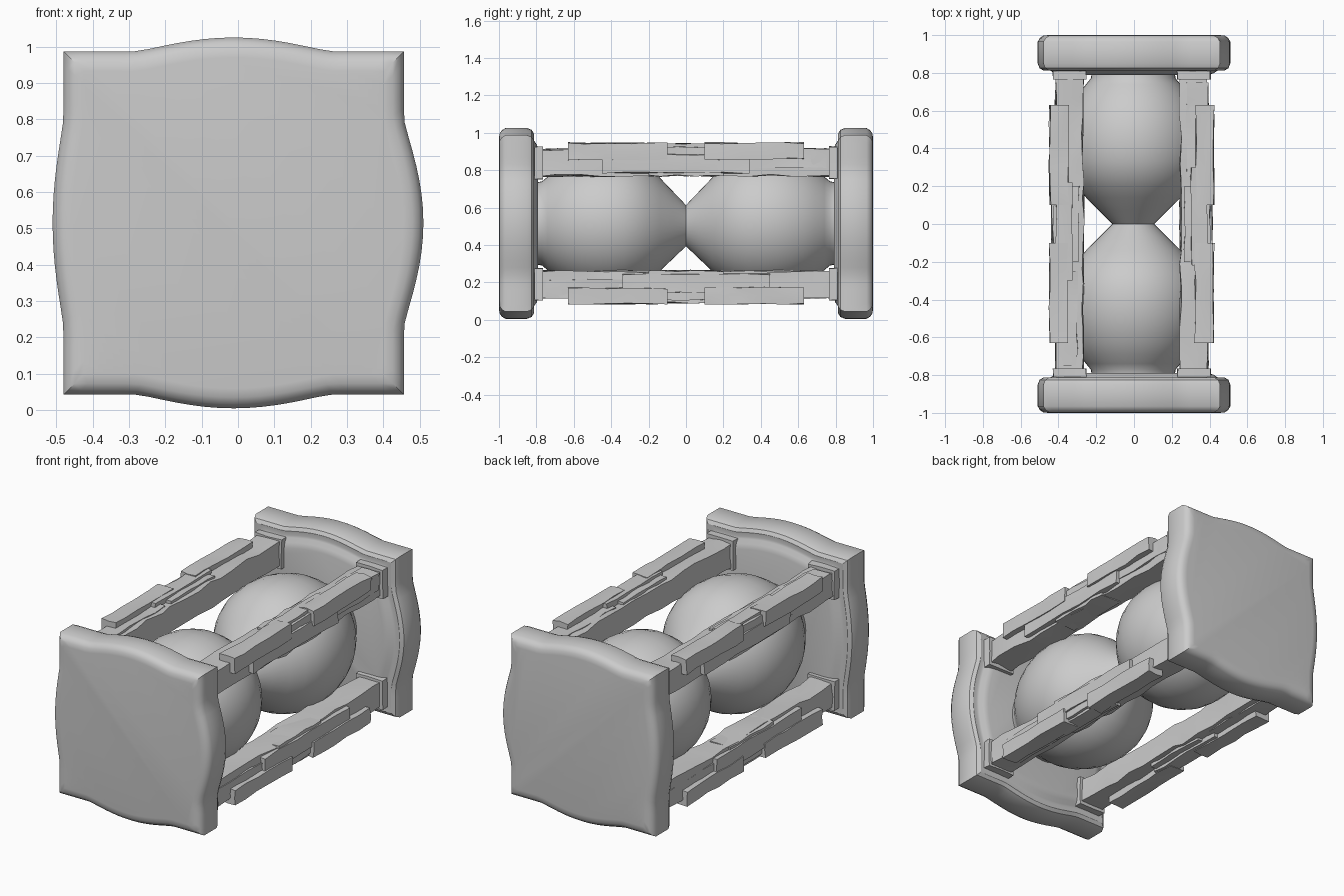
import bpy, bmesh, math, random

if "Cube" in bpy.data.objects:
    bpy.data.objects.remove(bpy.data.objects["Cube"])

random.seed(4)
CX, CZ = -0.012, 0.515      # axis of the frame


def loft(name, rings, angle=35):
    """Skin a list of equal-length closed rings and cap both ends."""
    bm = bmesh.new()
    vs = [[bm.verts.new(p) for p in r] for r in rings]
    n = len(vs[0])
    for a, b in zip(vs, vs[1:]):
        for i in range(n):
            j = (i + 1) % n
            bm.faces.new((a[i], a[j], b[j], b[i]))
    bm.faces.new(vs[0])
    bm.faces.new(vs[-1])
    bmesh.ops.recalc_face_normals(bm, faces=bm.faces)
    me = bpy.data.meshes.new(name)
    bm.to_mesh(me)
    bm.free()
    ob = bpy.data.objects.new(name, me)
    bpy.context.collection.objects.link(ob)
    bpy.ops.object.select_all(action='DESELECT')
    bpy.context.view_layer.objects.active = ob
    ob.select_set(True)
    bpy.ops.object.shade_smooth_by_angle(angle=math.radians(angle))
    return ob


def bulge(t, w, h):
    """Soft swelling in the middle of a plate side."""
    s = min(abs(t) / w, 1)
    return h * (1 - s * s) ** 1.3


def plate_ring(inset, y, k=1.0):
    """Square outline with a bowed bulge on each side."""
    hx, hz = 0.468 - inset, 0.472 - inset
    n, pts = 24, []
    us = [-1 + 2 * i / n for i in range(n)]
    for u in us:
        pts.append((CX + u * hx, y, CZ - hz - bulge(u * hx, 0.27, 0.038 * k)))
    for u in us:
        pts.append((CX + hx + bulge(u * hz, 0.29, 0.054 * k), y, CZ + u * hz))
    for u in us:
        pts.append((CX - u * hx, y, CZ + hz + bulge(u * hx, 0.27, 0.038 * k)))
    for u in us:
        pts.append((CX - hx - bulge(u * hz, 0.29, 0.03 * k), y, CZ - u * hz))
    return pts


# End plates: rounded rim, then a coved raised panel on the inner face
PLATE = [(0.055, 1.0), (0.03, 0.997), (0.012, 0.985), (0.0, 0.965), (0.0, 0.85),
         (0.01, 0.825), (0.03, 0.813), (0.055, 0.815), (0.068, 0.812),
         (0.09, 0.797), (0.12, 0.79)]
for s, nm in ((-1, "front"), (1, "back")):
    loft(nm + "_end_plate", [plate_ring(i, s * y) for i, y in PLATE])

# Glass bulbs: two round bulbs meeting at a narrow waist
PROFILE = [(0.0, 0.11), (0.07, 0.18), (0.14, 0.25), (0.2, 0.302), (0.26, 0.338),
           (0.33, 0.363), (0.41, 0.372), (0.49, 0.368), (0.56, 0.352),
           (0.63, 0.325), (0.69, 0.29), (0.74, 0.25), (0.77, 0.225), (0.795, 0.22)]


def circle(r, y, n=40):
    return [(CX + 0.008 + r * math.cos(2 * math.pi * i / n), y,
             0.503 + 0.012 * min(abs(y) * 4, 1) + r * math.sin(2 * math.pi * i / n))
            for i in range(n)]


for s, nm in ((-1, "front"), (1, "back")):
    loft(nm + "_glass_bulb", [circle(r, s * y) for y, r in PROFILE])


def beam(name, sx, sz, x0, x1, z0, z1, y0, y1, steps, jit, flare=0.0):
    """Rough-hewn bar along y; x and z are distances from the frame axis."""
    rings = []
    for k in range(steps + 1):
        y = y0 + (y1 - y0) * k / steps
        if 0 < k < steps:
            y += random.uniform(-0.25, 0.25) * (y1 - y0) / steps
        j = lambda: random.uniform(-jit, jit)
        f = flare if k in (0, steps) else 0
        mz, mx = (z0 + z1) / 2, (x0 + x1) / 2
        a, b, c, d = x0 - f, x1 + f, z0 - f, z1 + f
        sec = [(a + j(), c + j()), (mx + j(), c + j()), (b + j(), c + j()),
               (b + j(), mz + j()), (b + j(), d + j()), (mx + j(), d + j()),
               (a + j(), d + j()), (a + j(), mz + j())]
        rings.append([(CX + sx * x, y, CZ + sz * z) for x, z in sec])
    return loft(name, rings, 20)


# Splintered slabs on each post: x0, x1, z0, z1, y0, y1
SLABS = [(0.34, 0.435, 0.345, 0.430, 0.10, 0.63),
         (0.335, 0.432, 0.340, 0.430, -0.63, -0.10),
         (0.28, 0.415, 0.255, 0.410, -0.20, 0.20),
         (0.315, 0.40, 0.340, 0.425, -0.22, 0.30),
         (0.355, 0.425, 0.270, 0.370, -0.45, 0.34),
         (0.29, 0.405, 0.30, 0.400, 0.25, 0.75)]

# Four corner posts with flared feet and slabs
for sx, h in ((-1, "left"), (1, "right")):
    for sz, v in ((-1, "lower"), (1, "upper")):
        nm = f"{v}_{h}_post"
        beam(nm, sx, sz, 0.258, 0.400, 0.255, 0.395, -0.80, 0.80, 14, 0.008)
        for s, e in ((-1, "front"), (1, "back")):
            beam(f"{nm}_{e}_foot", sx, sz, 0.250, 0.408, 0.247, 0.402,
                 s * 0.765, s * 0.81, 1, 0.003, 0.008)
        for i, (x0, x1, z0, z1, y0, y1) in enumerate(SLABS):
            t = sx * sz          # alternate posts are flipped end for end
            a, b = (y0, y1) if t > 0 else (-y1, -y0)
            beam(f"{nm}_slab_{i + 1}", sx, sz, x0, x1, z0, z1, a, b, 5, 0.005)
